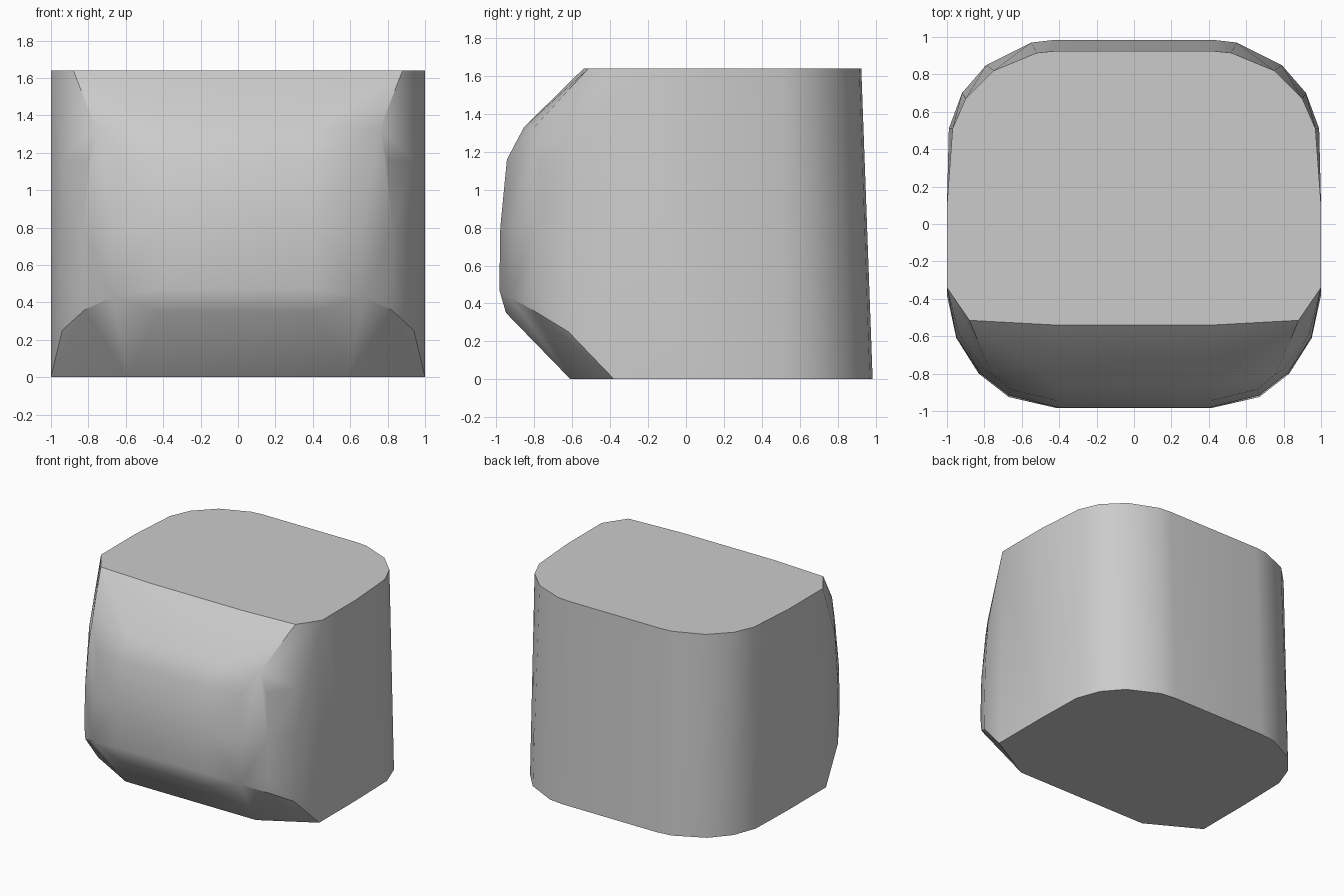
import bpy, bmesh, math

if "Cube" in bpy.data.objects:
    bpy.data.objects.remove(bpy.data.objects["Cube"], do_unlink=True)

HEIGHT = 1.64

# plain grey
grey = bpy.data.materials.new("plain_grey")
grey.use_nodes = True
colour = (0.6, 0.6, 0.6, 1)
grey.diffuse_color = colour
grey.node_tree.nodes["Principled BSDF"].inputs["Base Color"].default_value = colour

# left half of the rounded block, as (x, y) outlines at each height
base_outline = [(0.42, 0.985), (0.55, 0.97), (0.79, 0.85), (0.92, 0.70), (0.99, 0.51),
                (1, 0.1), (1, -0.38), (0.59, -0.61)]
top_outline = [(0.42, 0.925), (0.52, 0.915), (0.75, 0.82), (0.90, 0.67), (0.97, 0.51),
               (1, 0.1), (1, -0.34), (0.88, -0.515), (0.42, -0.54)]
front_rows = {
    0.47: [(0.41, -0.985), (0.67, -0.92), (0.83, -0.80), (0.95, -0.61)],
    0.80: [(0.41, -0.98), (0.67, -0.915), (0.825, -0.795), (0.95, -0.60)],
    1.16: [(0.41, -0.945), (0.66, -0.885), (0.80, -0.78), (0.94, -0.58)],
    1.33: [(0.41, -0.855), (0.76, -0.80)],
}
# upper edge of the slanted cut under the front
lower_cut = [(0.41, -0.95, 0.35), (0.67, -0.925, 0.43), (0.82, -0.80, 0.36), (0.94, -0.62, 0.25)]

points = [(x, y, 0) for x, y in base_outline] + [(x, y, HEIGHT) for x, y in top_outline]
for z, row in front_rows.items():
    points += [(x, y, z) for x, y in row]
points += lower_cut

# mirror the half and skin it as one convex block
bm = bmesh.new()
for x, y, z in points:
    for side in (1, -1):
        bm.verts.new((side * x, y, z))
bmesh.ops.convex_hull(bm, input=bm.verts[:])
loose = [v for v in bm.verts if not v.link_faces]
bmesh.ops.delete(bm, geom=loose, context='VERTS')
bmesh.ops.dissolve_limit(bm, angle_limit=math.radians(0.5), verts=bm.verts[:], edges=bm.edges[:])
bmesh.ops.recalc_face_normals(bm, faces=bm.faces[:])

mesh = bpy.data.meshes.new("rounded_block")
bm.to_mesh(mesh)
bm.free()
mesh.materials.append(grey)
block = bpy.data.objects.new("rounded_block", mesh)
bpy.context.collection.objects.link(block)

# smooth sides, sharp rims
bpy.ops.object.select_all(action='DESELECT')
block.select_set(True)
bpy.context.view_layer.objects.active = block
bpy.ops.object.shade_smooth_by_angle(angle=math.radians(30))
